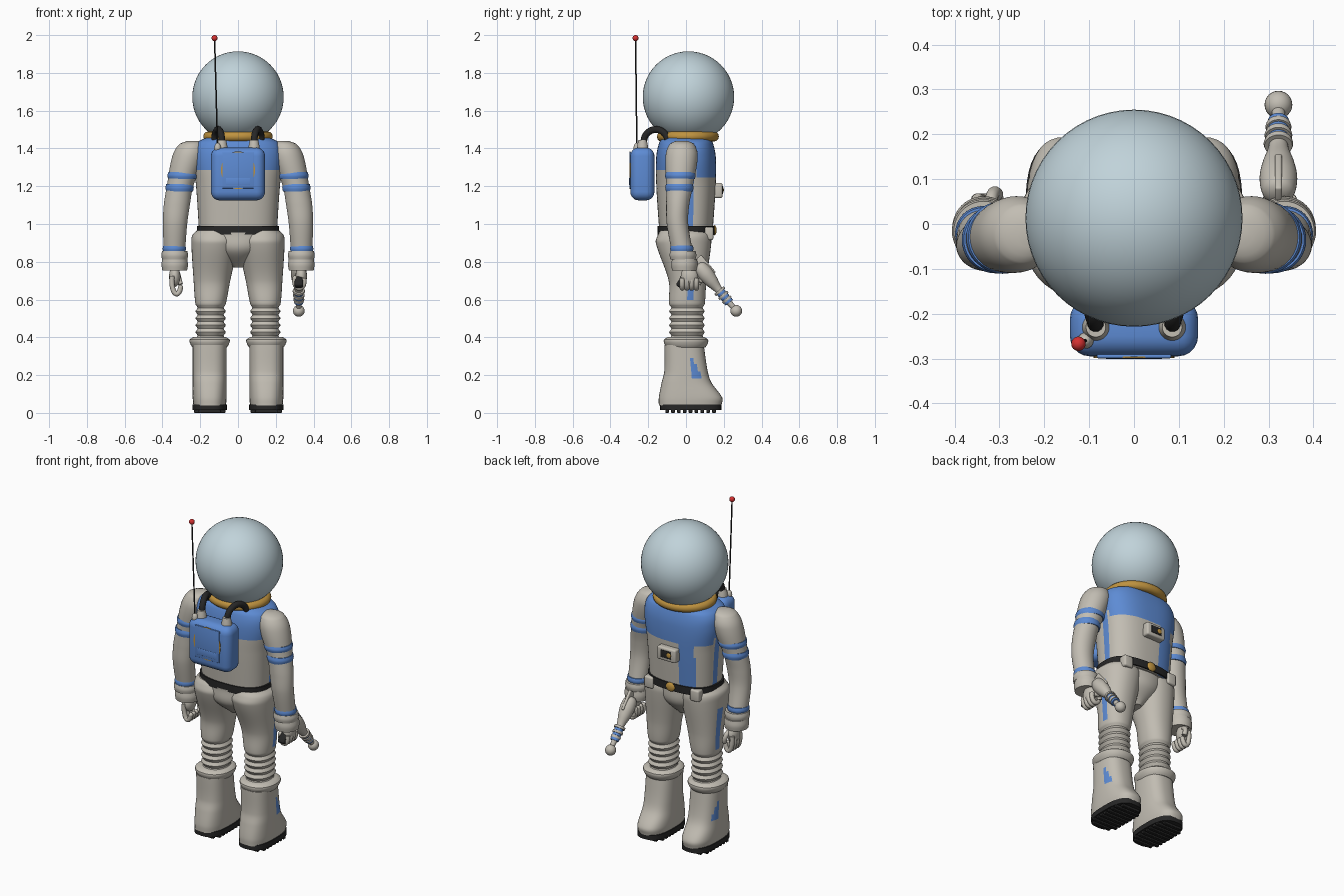
import bpy, bmesh, math
from mathutils import Vector, Matrix

default_cube = bpy.data.objects.get("Cube")
if default_cube:
    bpy.data.objects.remove(default_cube, do_unlink=True)


def material(name, *rgb):
    mat = bpy.data.materials.new(name)
    mat.use_nodes = True
    mat.diffuse_color = (*rgb, 1)
    shader = mat.node_tree.nodes["Principled BSDF"]
    shader.inputs["Base Color"].default_value = mat.diffuse_color
    return mat


SUIT = material("suit grey", .54, .51, .45)
BLUE = material("trim blue", .11, .26, .66)
GLASS = material("helmet glass", .53, .65, .7)
GOLD = material("gold", .52, .29, .05)
BLACK = material("black rubber", .02, .02, .02)
RED = material("red", .65, .03, .03)


def finish(name, bm, material, trim_rule=None, sharp_angle=40):
    """Turn a bmesh into a shaded object; faces matching trim_rule become blue."""
    bmesh.ops.recalc_face_normals(bm, faces=bm.faces)
    for face in bm.faces:
        painted = trim_rule and trim_rule(face.calc_center_median(), face.normal)
        face.material_index = int(bool(painted))
    mesh = bpy.data.meshes.new(name)
    bm.to_mesh(mesh)
    bm.free()
    mesh.materials.append(material)
    if trim_rule:
        mesh.materials.append(BLUE)
    mesh.shade_smooth()
    mesh.set_sharp_from_angle(angle=math.radians(sharp_angle))
    part = bpy.data.objects.new(name, mesh)
    bpy.context.scene.collection.objects.link(part)


def smooth_rows(rows, step):
    """Refine rows of (height, values...) with a smooth cubic through them."""
    rows = sorted(rows)
    slopes = []
    for i in range(len(rows)):
        below, above = Vector(rows[max(i - 1, 0)]), Vector(rows[min(i + 1, len(rows) - 1)])
        slopes.append((above - below) / (above[0] - below[0]))
    refined = []
    for i, (lower, upper) in enumerate(zip(rows, rows[1:])):
        start, stop = Vector(lower), Vector(upper)
        rise = stop[0] - start[0]
        count = math.ceil(rise / step)
        for j in range(count):
            t = j / count
            blend = t * t * (3 - 2 * t)
            point = start.lerp(stop, blend)
            point += rise * t * (1 - t) * ((1 - t) * slopes[i] - t * slopes[i + 1])
            point[0] = start[0] + rise * t
            refined.append(point)
    return refined + [Vector(rows[-1])]


def loft(name, rows, material, side=1, power=2, sides=40, step=.008, rule=None, matrix=None):
    """Skin superellipse rings; a row is height, centre x, centre y, radius x, radius y."""
    rows = [(*row, row[-1]) if len(row) == 4 else row for row in rows]
    bm = bmesh.new()
    rings = []
    for z, cx, cy, rx, ry in smooth_rows(rows, step):
        ring = []
        for j in range(sides):
            angle = math.tau * j / sides
            c, s = math.cos(angle), math.sin(angle)
            x = math.copysign(abs(c) ** (2 / power), c)
            y = math.copysign(abs(s) ** (2 / power), s)
            ring.append(bm.verts.new((side * cx + rx * x, cy + ry * y, z)))
        rings.append(ring)
    for lower, upper in zip(rings, rings[1:]):
        for j in range(sides):
            bm.faces.new((lower[j - 1], lower[j], upper[j], upper[j - 1]))
    bm.faces.new(rings[0])
    bm.faces.new(rings[-1])
    if matrix:
        bm.transform(matrix)
    finish(name, bm, material, rule)


def band(name, z, x, y, radius, half, material, side=1, **options):
    """Slightly bulging ring round a limb."""
    edge = radius * .94
    rows = [(z - half, x, y, edge), (z, x, y, radius), (z + half, x, y, edge)]
    loft(name, rows, material, side, **options)


def ball(name, at, size, material, sides=24):
    bm = bmesh.new()
    bmesh.ops.create_uvsphere(bm, u_segments=sides, v_segments=sides // 2, radius=1)
    bm.transform(Matrix.Translation(at) @ Matrix.Diagonal((*size, 1)))
    finish(name, bm, material, sharp_angle=80)


def block(name, at, size, material, bevel=.01, segments=3, tilt=0):
    bm = bmesh.new()
    bmesh.ops.create_cube(bm, size=1)
    bm.transform(Matrix.Diagonal((*size, 1)))
    bmesh.ops.bevel(bm, geom=bm.edges[:], offset=bevel, segments=segments,
                    profile=.5, affect='EDGES')
    bm.transform(Matrix.Translation(at) @ Matrix.Rotation(tilt, 4, 'X'))
    finish(name, bm, material)


def tube(name, points, radius, material, cyclic=False):
    curve = bpy.data.curves.new(name, 'CURVE')
    curve.dimensions = '3D'
    curve.bevel_depth, curve.bevel_resolution, curve.resolution_u = radius, 4, 6
    curve.use_fill_caps = True
    spline = curve.splines.new('BEZIER')
    spline.bezier_points.add(len(points) - 1)
    spline.use_cyclic_u = cyclic
    for knot, place in zip(spline.bezier_points, points):
        knot.co = place
        knot.handle_left_type = knot.handle_right_type = 'AUTO'
    helper = bpy.data.objects.new(name, curve)
    mesh = bpy.data.meshes.new_from_object(helper)
    bpy.data.objects.remove(helper)
    bm = bmesh.new()
    bm.from_mesh(mesh)
    bpy.data.meshes.remove(mesh)
    finish(name, bm, material)


def arc(centre, across, along, start, stop, count):
    """Points on an ellipse spanned by two vectors, angles in degrees."""
    angles = [math.radians(start + (stop - start) * i / count) for i in range(count + 1)]
    return [Vector(centre) + Vector(across) * math.cos(a) + Vector(along) * math.sin(a)
            for a in angles]


# Helmet and collar
ball("helmet", (0, .013, 1.672), [.242] * 3, GLASS, sides=56)
collar = arc((0, .01, 1.463), (.157, 0, 0), (0, .137, 0), 0, 360, 16)
tube("collar", collar[:-1], .027, GOLD, cyclic=True)


# Torso with blue yoke, chest stripe and side stripes
def torso_trim(centre, normal):
    yoke = centre.z > (1.25 if centre.y > .05 else 1.29)
    chest_stripe = centre.y > .08 and -.15 < centre.x < -.06
    side_stripe = abs(centre.x) > .17 and abs(centre.y - .015) < .025
    return yoke or chest_stripe or side_stripe


torso = [(.94, 0, 0, .205, .14), (1.2, 0, 0, .222, .157), (1.35, 0, 0, .24, .158),
         (1.43, 0, 0, .22, .142), (1.465, 0, 0, .15, .12)]
loft("torso", torso, SUIT, power=2.6, sides=72, rule=torso_trim)
block("chest_box", (0, .168, 1.178), (.125, .05, .08), SUIT)
block("chest_box_screen", (0, .193, 1.18), (.07, .006, .045), BLACK, bevel=.002)
ball("chest_box_dial", (-.02, .196, 1.18), (.015, .004, .015), GOLD)

# Belt
belt = [(z, 0, 0, .218, .15) for z in (.945, .99)]
loft("belt", belt, BLACK, power=2.6, sides=72)
ball("belt_buckle", (0, .15, .967), (.03, .012, .027), GOLD)

# Pelvis
pelvis = [(.77, 0, 0, .03, .05), (.86, 0, -.01, .15, .135), (.955, 0, -.01, .21, .142)]
loft("pelvis", pelvis, SUIT)

for side in (1, -1):
    block("belt_pouch", (side * .155, .12, .95), (.06, .05, .07), SUIT)

    # Leg with knee bellows and outer stripe
    def leg_trim(centre, normal):
        return normal.x * side > .6 and 0 < centre.y < .045 and .6 < centre.z < .85

    leg = [(.965, .118, -.01, .1, .125), (.94, .12, -.01, .122, .14),
           (.9, .122, -.013, .125, .147), (.7, .138, .008, .097, .1)]
    for fold in range(11):
        pinch = .011 * (fold % 2)
        leg.append((.575 - fold * .0185, .145, .005, .08 - pinch, .094 - pinch))
    loft("leg", leg, SUIT, side, power=2.2, rule=leg_trim)

    # Boot with fin mark, rolled cuff and treaded sole
    def boot_trim(centre, normal):
        height = centre.z - .18
        return normal.x * side > .3 and 0 < height < .11 and 0 < centre.y - .03 < .06 - height / 2

    boot = [(.04, .15, .022, .086, .166), (.08, .15, .024, .09, .168),
            (.16, .15, .003, .09, .132), (.22, .15, 0, .09, .115), (.36, .15, -.01, .09, .104)]
    loft("boot", boot, SUIT, side, power=2.6, rule=boot_trim)
    cuff = [(.345, .15, 0, .09, .1), (.36, .15, 0, .1, .112),
            (.388, .15, 0, .106, .117), (.402, .15, 0, .085, .095)]
    loft("boot_cuff", cuff, SUIT, side, power=2.2)
    sole = [(z, .15, .025, .092, .162) for z in (.014, .045)]
    loft("sole", sole, BLACK, side, power=2.8)
    for tread in range(9):
        width = .12 if tread in (0, 8) else .165
        place = (side * .15, tread * .031 - .1, .01)
        block("sole_tread", place, (width, .019, .02), BLACK, bevel=.002, segments=1)

    # Arm with blue bands and ribbed wrist cuff
    arm = [(1.44, .235, -.022, .03), (1.425, .245, -.022, .063), (1.36, .262, -.023, .085),
           (1.2, .307, -.034, .07), (1.1, .324, -.044, .069, .061),
           (1, .333, -.045, .064, .057), (.84, .337, -.017, .056)]
    loft("arm", arm, SUIT, side)
    band("upper_arm_band", 1.256, .293, -.03, .081, .018, BLUE, side)
    band("lower_arm_band", 1.192, .309, -.035, .075, .02, BLUE, side)
    band("wrist_band", .87, .337, -.022, .062, .016, BLUE, side)
    band("upper_wrist_cuff", .835, .335, -.016, .071, .022, SUIT, side)
    band("lower_wrist_cuff", .785, .335, -.008, .07, .03, SUIT, side)

    # Hand: one curls round the grip, the other hangs loosely
    ball("palm", (side * .335, .018, .722), (.03, .046, .055), SUIT)
    curl, drop = (-200, .04) if side > 0 else (-150, .07)
    for finger in range(4):
        knuckle = (side * .325, finger * .025 - .02, .7)
        path = arc(knuckle, (side * .025, 0, 0), (0, 0, drop), 20, curl, 6)
        tube("finger", path, .0135, SUIT)
        ball("fingertip", path[-1], [.0135] * 3, SUIT, sides=12)
    tube("thumb", arc((side * .31, .04, .7), (0, .03, 0), (side * .01, 0, .04), 80, -30, 4),
         .014, SUIT)

    # Backpack nozzle and air hose
    nozzle = [(1.37, .085, -.23, .034), (1.41, .085, -.23, .029), (1.445, .085, -.23, .022)]
    loft("nozzle", nozzle, SUIT, side)
    hose = arc((side * .105, -.16, 1.43), (side * .02, .065, 0), (0, 0, .07), 180, 0, 6)
    tube("hose", hose, .018, BLACK)

# Backpack with gold-rimmed rear panel
block("backpack", (0, -.231, 1.265), (.286, .128, .28), BLUE, bevel=.045, segments=5)
facing_back = Matrix.Translation((0, -.297, 1.285)) @ Matrix.Rotation(math.pi / 2, 4, 'X')
rim = [(z, 0, 0, .09, .1) for z in (-.002, .002)]
loft("backpack_rim", rim, GOLD, matrix=facing_back)
block("backpack_panel", (0, -.295, 1.285), (.166, .009, .192), BLUE, bevel=.003)
block("backpack_pocket", (0, -.296, 1.225), (.13, .009, .04), BLUE, bevel=.003)

# Antenna
mast_base, mast_tip = Vector((-.108, -.26, 1.4)), Vector((-.124, -.267, 1.984))
ball("antenna_base", mast_base, (.018, .018, .03), SUIT)
tube("antenna", [mast_base, mast_tip], .004, BLACK)
ball("antenna_tip", mast_tip, [.016] * 3, RED)

# Ray gun turned along its barrel axis
breech, muzzle = Vector((.322, .062, .785)), Vector((.322, .266, .54))
aim = (muzzle - breech).to_track_quat('Z', 'Y').to_matrix().to_4x4()
frame = Matrix.Translation(breech) @ aim
profile = [(0, .018), (.012, .034), (.06, .042), (.11, .036), (.17, .022), (.3, .014)]
loft("gun_body", [(along, 0, 0, radius) for along, radius in profile], SUIT, matrix=frame)
for ring in range(3):
    along = .183 + ring * .029
    band("gun_ring", along, 0, 0, .033 - ring * .002, .007, SUIT, matrix=frame)
    band("gun_ring_trim", along + .013, 0, 0, .025, .008, BLUE, matrix=frame)
ball("gun_muzzle", muzzle, [.031] * 3, SUIT)
block("gun_fin", (.322, .1, .775), (.016, .12, .05), SUIT, bevel=.005, tilt=-.87)
block("gun_frame", (.322, .05, .725), (.032, .1, .045), SUIT, tilt=-.4)
block("gun_grip", (.322, -.018, .688), (.045, .05, .06), BLACK, tilt=-.6)
